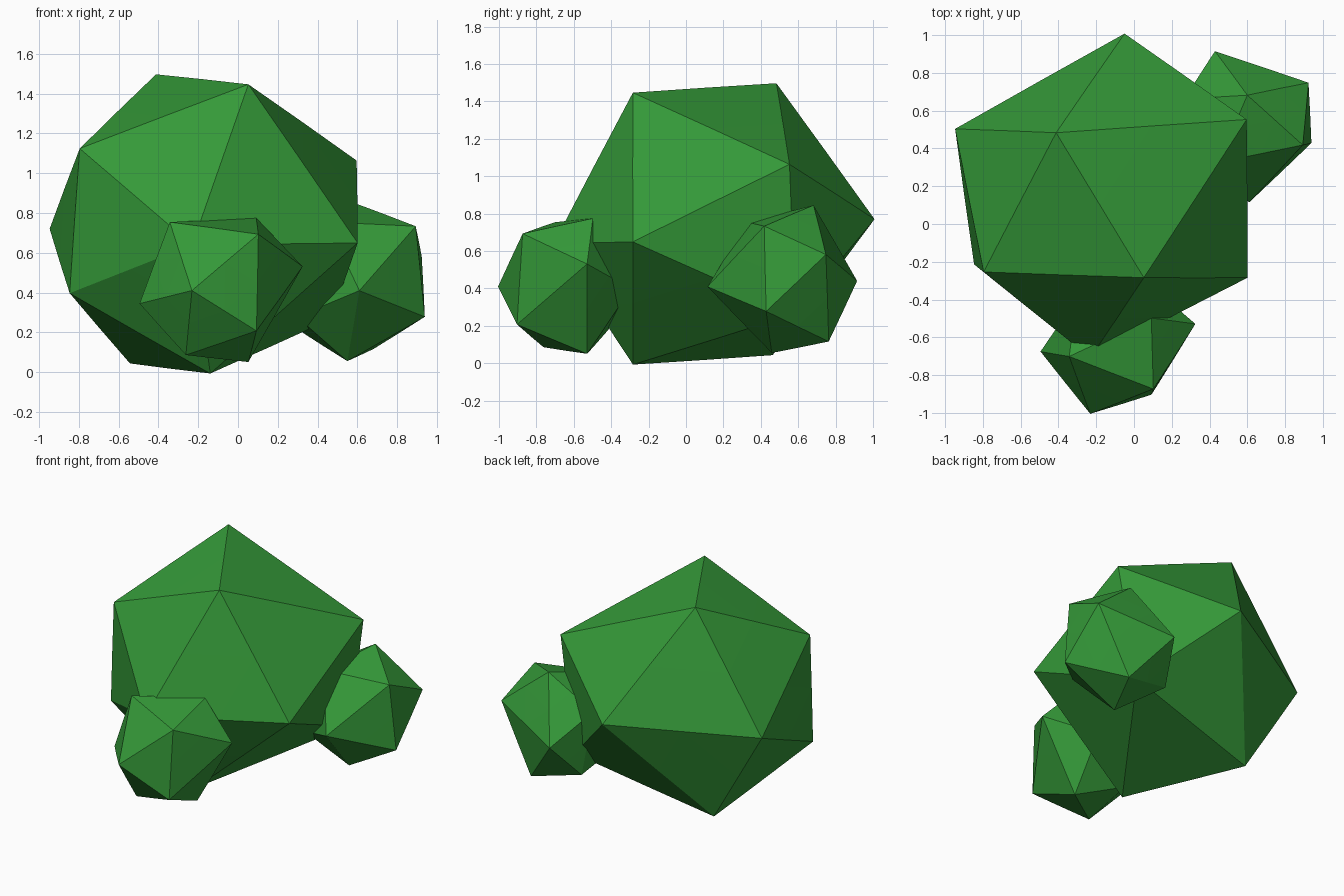
import bpy, bmesh

if "Cube" in bpy.data.objects:
    bpy.data.objects.remove(bpy.data.objects["Cube"])

leaf = bpy.data.materials.new("leaf_green")
leaf.diffuse_color = (0.035, 0.32, 0.04, 1)
leaf.use_nodes = True
leaf.node_tree.nodes["Principled BSDF"].inputs["Base Color"].default_value = leaf.diffuse_color


def clump(name, corners, bulge):
    """Faceted leaf clump: irregular icosahedron, edges split and nudged outward."""
    bm = bmesh.new()
    verts = [bm.verts.new(c) for c in corners]
    bmesh.ops.convex_hull(bm, input=verts)
    old = set(bm.verts)
    bmesh.ops.subdivide_edges(bm, edges=bm.edges[:], cuts=1, use_grid_fill=True)
    bmesh.ops.recalc_face_normals(bm, faces=bm.faces[:])
    bm.normal_update()
    for v in bm.verts:
        if v not in old:
            v.co += v.normal * bulge
    mesh = bpy.data.meshes.new(name)
    bm.to_mesh(mesh)
    bm.free()
    mesh.materials.append(leaf)
    bpy.context.collection.objects.link(bpy.data.objects.new(name, mesh))


# Main clump
clump("main_bush", [
    (-.41, .48, 1.49), (.05, -.28, 1.44), (.59, .55, 1.06), (-.05, 1, .77),
    (-.94, .50, .72), (-.79, -.25, 1.12), (.595, -.28, .65), (-.84, -.21, .40),
    (-.14, -.28, 0), (-.54, .46, .05), (-.23, -.70, .64), (.46, .58, .27)], .008)

# Small clump at the front
clump("front_bush", [
    (-.23, -1, .41), (.10, -.87, .69), (.09, -.50, .77), (.32, -.53, .53),
    (-.49, -.675, .345), (-.34, -.70, .75), (.09, -.90, .21), (.05, -.53, .055),
    (-.26, -.76, .09), (-.30, -.40, .63), (-.27, -.42, .18), (.05, -.30, .40)], .005)

# Small clump at the back right
clump("side_bush", [
    (.60, .68, .84), (.89, .42, .73), (.92, .745, .58), (.935, .43, .28),
    (.61, .12, .41), (.43, .91, .44), (.55, .46, .06), (.68, .76, .12),
    (.45, .33, .75), (.30, .33, .28), (.27, .66, .64), (.33, .70, .20)], .005)
